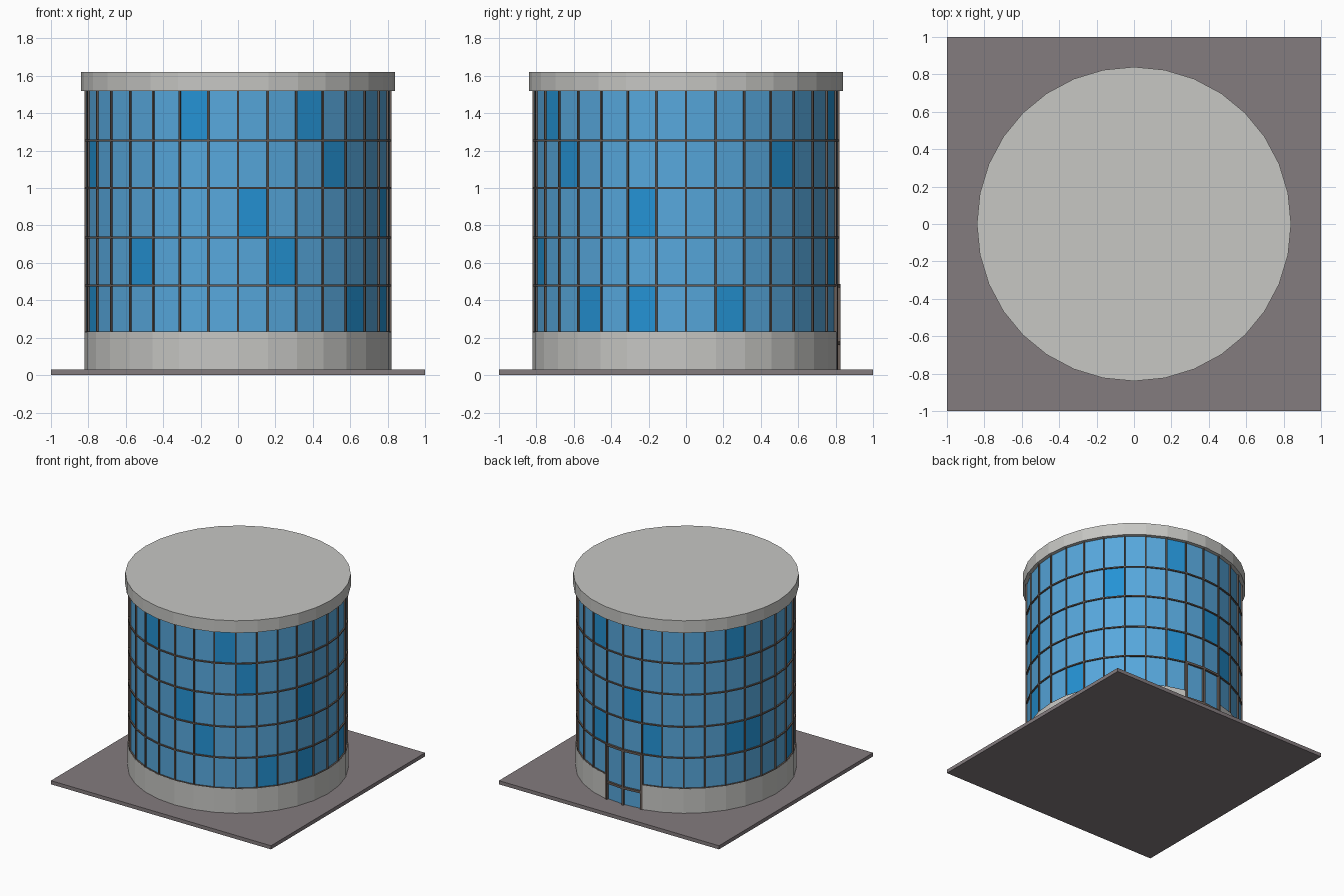
import bpy
import bmesh
from math import sin, cos, radians
from mathutils import Matrix, Vector

cube = bpy.data.objects.get("Cube")
if cube:
    bpy.data.objects.remove(cube, do_unlink=True)

SIDES = 32
STEP = 360 / SIDES
GLASS_R, BASE_R, ROOF_R = 0.81, 0.822, 0.84
LEVELS = [0.23, 0.48, 0.735, 1.0, 1.255, 1.52]
DOOR_SIDES = (7, 8)          # the two facets facing the back
GROUND_TOP = 0.03


def material(name, rgb):
    mat = bpy.data.materials.new(name)
    mat.use_nodes = True
    color = (*rgb, 1)
    mat.diffuse_color = color
    mat.node_tree.nodes["Principled BSDF"].inputs["Base Color"].default_value = color
    return mat


concrete = material("pale concrete", (0.57, 0.57, 0.55))
paving = material("grey paving", (0.23, 0.20, 0.21))
frame = material("brown frame", (0.14, 0.11, 0.095))
light_glass = material("light blue glass", (0.095, 0.39, 0.72))
deep_glass = material("deep blue glass", (0.018, 0.29, 0.66))


def finish(name, bm, *mats):
    bmesh.ops.recalc_face_normals(bm, faces=bm.faces)
    mesh = bpy.data.meshes.new(name)
    bm.to_mesh(mesh)
    bm.free()
    for mat in mats:
        mesh.materials.append(mat)
    obj = bpy.data.objects.new(name, mesh)
    bpy.context.collection.objects.link(obj)
    return obj


def polar(r, corner, z):
    a = radians(corner * STEP)
    return Vector((r * cos(a), r * sin(a), z))


def add_box(bm, size, center, turn=0):
    mat = (Matrix.Rotation(radians(turn), 4, 'Z') @ Matrix.Translation(center)
           @ Matrix.Diagonal((*size, 1)))
    bmesh.ops.create_cube(bm, size=1, matrix=mat)


def add_band(bm, sides, r0, r1, z0, z1):
    """Faceted wall or ring running along consecutive sides."""
    sides = list(sides)
    closed = len(sides) == SIDES
    corners = sides if closed else sides + [sides[-1] + 1]
    loops = [[bm.verts.new(polar(r, c, z))
              for r, z in ((r0, z0), (r1, z0), (r1, z1), (r0, z1))] for c in corners]
    for i in range(len(sides)):
        a, b = loops[i], loops[(i + 1) % len(loops)]
        for j in range(4):
            n = (j + 1) % 4
            bm.faces.new((a[j], a[n], b[n], b[j]))
    if not closed:
        bm.faces.new(loops[0])
        bm.faces.new(loops[-1])


def add_post(bm, corner, width, r0, r1, z0, z1):
    add_box(bm, (r1 - r0, width, z1 - z0), ((r0 + r1) / 2, 0, (z0 + z1) / 2), corner * STEP)


# Ground plate
bm = bmesh.new()
add_box(bm, (2, 2, GROUND_TOP), (0, 0, GROUND_TOP / 2))
finish("ground_plate", bm, paving)

# Base wall, open where the door stands
bm = bmesh.new()
add_band(bm, range(9, SIDES + 7), 0.77, BASE_R, GROUND_TOP, LEVELS[0])
finish("base_wall", bm, concrete)

# Roof slab
bm = bmesh.new()
bmesh.ops.create_cone(bm, cap_ends=True, segments=SIDES, radius1=ROOF_R, radius2=ROOF_R,
                      depth=0.1, matrix=Matrix.Translation((0, 0, 1.57)))
finish("roof_slab", bm, concrete)

# Window panes: the listed sides of each storey have deeper glass
DEEP = [{1, 17, 28, 30}, {6, 9, 13, 14, 20, 25}, {8, 24, 30}, {3, 17, 27}, {6, 13, 22, 26}]
bm = bmesh.new()
for row, (z0, z1) in enumerate(zip(LEVELS, LEVELS[1:])):
    for k in range(SIDES):
        low = GROUND_TOP if row == 0 and k in DOOR_SIDES else z0
        face = bm.faces.new([bm.verts.new(polar(GLASS_R, c, z)) for c, z in
                             ((k, low), (k + 1, low), (k + 1, z1), (k, z1))])
        face.material_index = int(k in DEEP[row])
finish("window_panes", bm, light_glass, deep_glass)

# Upright window bars
bm = bmesh.new()
for corner in range(SIDES):
    add_post(bm, corner, 0.01, 0.80, 0.821, LEVELS[0], LEVELS[-1])
finish("upright_bars", bm, frame)

# Ring bars between storeys
bm = bmesh.new()
for z in LEVELS[1:-1]:
    add_band(bm, range(SIDES), 0.80, 0.821, z - 0.005, z + 0.005)
finish("ring_bars", bm, frame)

# Sill ring on the base, left open at the door
bm = bmesh.new()
add_band(bm, range(9, SIDES + 7), 0.80, 0.821, LEVELS[0] - 0.004, LEVELS[0] + 0.004)
finish("sill_ring", bm, frame)

# Door frame: three posts, a head and a cross rail
bm = bmesh.new()
for corner in (7, 8, 9):
    add_post(bm, corner, 0.018, 0.79, 0.827, GROUND_TOP, LEVELS[1])
for z in (0.17, LEVELS[1] - 0.002):
    add_band(bm, DOOR_SIDES, 0.79, 0.826, z - 0.009, z + 0.009)
finish("door_frame", bm, frame)
